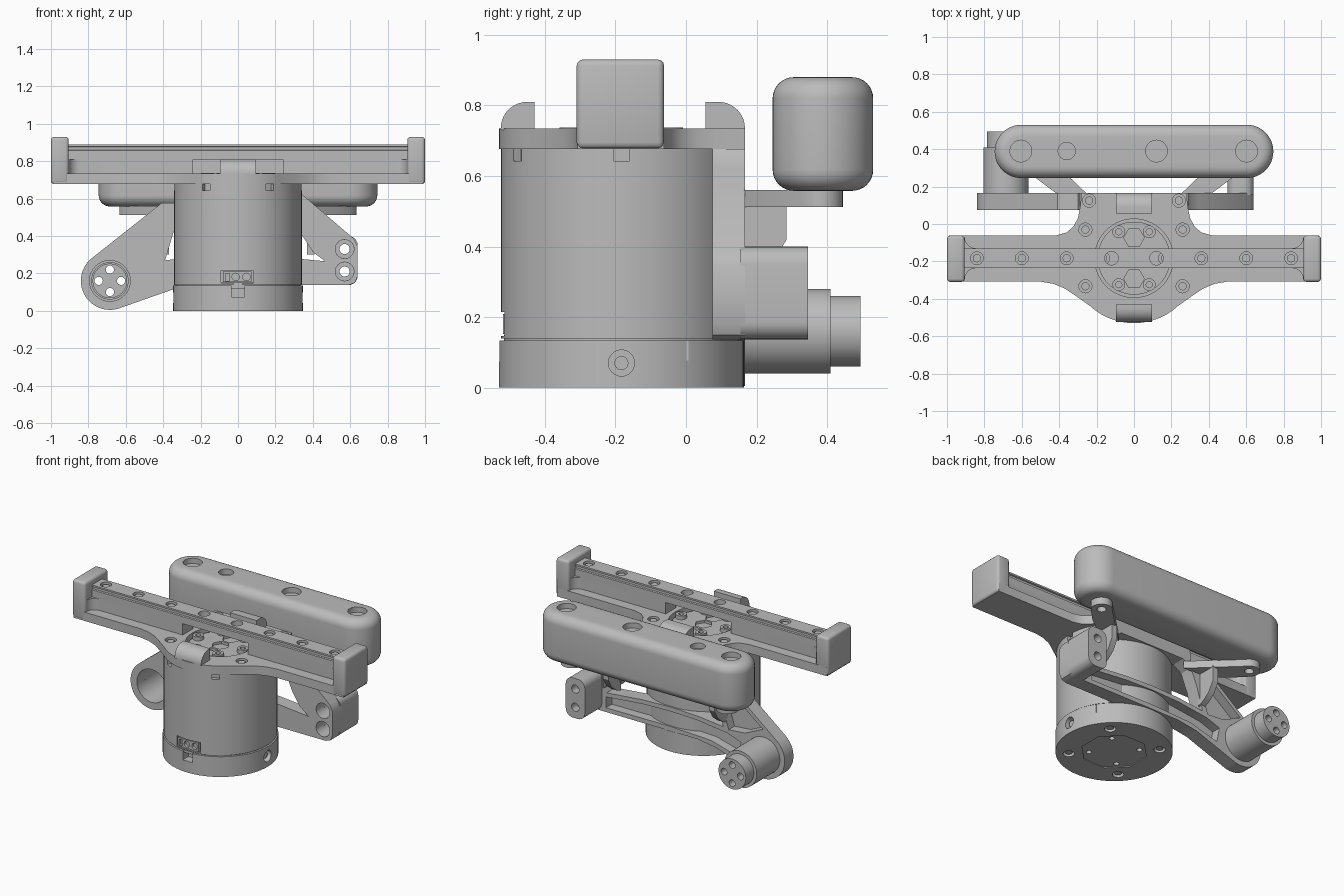
import bpy, bmesh
from math import cos, sin, pi, radians
from mathutils import Matrix, Vector

if "Cube" in bpy.data.objects:
    bpy.data.objects.remove(bpy.data.objects["Cube"], do_unlink=True)

grey = bpy.data.materials.new("machined_grey")
grey.use_nodes = True
grey.diffuse_color = (0.5, 0.5, 0.5, 1)
grey.node_tree.nodes["Principled BSDF"].inputs["Base Color"].default_value = (0.5, 0.5, 0.5, 1)
parts = []
CY = -0.183  # hub axis


def place(axis, a, b, c):
    """Point from profile coordinates a, b and depth c along the axis."""
    return {"x": (c, a, b), "y": (a, c, b), "z": (a, b, c)}[axis]


def prism(name, outline, lo, hi, axis="z"):
    bm = bmesh.new()
    face = bm.faces.new([bm.verts.new(place(axis, a, b, lo)) for a, b in outline])
    top = bmesh.ops.extrude_face_region(bm, geom=[face])["geom"]
    shift = Vector(place(axis, 0, 0, hi - lo))
    bmesh.ops.translate(bm, vec=shift, verts=[v for v in top if isinstance(v, bmesh.types.BMVert)])
    bmesh.ops.recalc_face_normals(bm, faces=bm.faces)
    mesh = bpy.data.meshes.new(name)
    bm.to_mesh(mesh)
    bm.free()
    mesh.materials.append(grey)
    ob = bpy.data.objects.new(name, mesh)
    bpy.context.collection.objects.link(ob)
    parts.append(ob)
    return ob


def arc(a, b, r, start=0, end=360, n=32):
    full = abs(end - start) == 360
    steps = n if full else n + 1
    angles = [radians(start + (end - start) * i / n) for i in range(steps)]
    return [(a + r * cos(t), b + r * sin(t)) for t in angles]


def rod(name, a, b, r, lo, hi, axis="z", n=32):
    return prism(name, arc(a, b, r, n=n), lo, hi, axis)


def box(name, x0, x1, y0, y1, z0, z1):
    return prism(name, [(x0, y0), (x1, y0), (x1, y1), (x0, y1)], z0, z1)


def apply(ob):
    bpy.context.view_layer.update()
    dg = bpy.context.evaluated_depsgraph_get()
    mesh = bpy.data.meshes.new_from_object(ob.evaluated_get(dg))
    ob.modifiers.clear()
    ob.data = mesh


def bevel(ob, width, segments=4, angle=50):
    m = ob.modifiers.new("round", "BEVEL")
    m.width, m.segments, m.limit_method, m.angle_limit = width, segments, "ANGLE", radians(angle)
    apply(ob)


def cut(ob, cutters):
    for c in cutters:
        m = ob.modifiers.new("cut", "BOOLEAN")
        m.operation, m.solver, m.object = "DIFFERENCE", "EXACT", c
    apply(ob)
    for c in cutters:
        parts.remove(c)
        bpy.data.objects.remove(c, do_unlink=True)


def mirrored(half):
    return half + [(-a, b) for a, b in reversed(half) if a > 0.001]


# Base drum with side holes, front slot, rear flats and underside fixings
base = rod("base_drum", 0, CY, 0.347, 0, 0.134, n=96)
cutters = [box("cut", -0.035, 0.035, -0.6, -0.47, 0.075, 0.2),
           prism("cut", arc(0, CY, 0.2, 22.5, 382.5, 8), -0.1, 0.005)]
for s in (-1, 1):
    cutters.append(rod("cut", CY, 0.07, 0.037, s * 0.3, s * 0.4, "x"))
    cutters.append(box("cut", min(s * 0.29, s * 0.4), max(s * 0.29, s * 0.4), 0, 0.3, 0.077, 0.2))
    rod("side_screw", CY, 0.07, 0.02, s * 0.29, s * 0.33, "x", 16)
for k in range(4):
    t = radians(45 + 90 * k)
    x, y = 0.27 * cos(t), CY + 0.27 * sin(t)
    cutters.append(rod("cut", x, y, 0.034, -0.1, 0.03, n=20))
    rod("base_screw", x, y, 0.022, 0.008, 0.05, n=16)
    cutters.append(rod("cut", 0.15 * cos(t), CY + 0.15 * sin(t), 0.017, -0.1, 0.04, n=16))
cut(base, cutters)
rod("drum_seam", 0, CY, 0.333, 0.12, 0.15, n=96)

# Main body with a front connector and small notches at the rim
body = rod("main_body", 0, CY, 0.341, 0.139, 0.677, n=96)
cutters = [box("cut", -0.09, 0.083, -0.6, -0.495, 0.147, 0.215)]
for k in range(6):
    t = radians(60 * k)
    c = box("cut", -0.023, 0.023, -0.36, -0.315, 0.642, 0.7)
    c.data.transform(Matrix.Translation((0, CY, 0)) @ Matrix.Rotation(t + pi / 6, 4, "Z"))
    cutters.append(c)
cut(body, cutters)
port = box("front_connector", -0.08, 0.073, -0.518, -0.48, 0.153, 0.209)
cut(port, [rod("cut", x, 0.181, 0.02, -0.6, -0.5, "y", 16) for x in (-0.012, 0.045)]
    + [box("cut", -0.068, -0.045, -0.6, -0.5, 0.16, 0.2)])

# Top plate: round hub with two long arms, round pocket and screws
half = [(0, 0.167), (0.28, 0.167), (0.288, 0.09), (0.3, 0.03), (0.325, -0.015), (0.36, -0.045),
        (0.42, -0.062), (0.99, -0.062), (0.99, -0.308), (0.5, -0.308), (0.43, -0.32),
        (0.37, -0.345), (0.31, -0.385)]
half += arc(0, CY, 0.347, -48, -90, 14)
plate = prism("top_plate", mirrored(half), 0.677, 0.735)
cutters = [rod("cut", 0, CY, 0.21, 0.695, 0.8, n=64)]
for s in (-1, 1):
    for x, y in ((0.26, -0.03), (0.26, -0.333), (0.24, 0.125)):
        cutters.append(rod("cut", s * x, y, 0.035, 0.71, 0.8, n=24))
        rod("plate_screw", s * x, y, 0.022, 0.7, 0.728, n=16)
cut(plate, cutters)

# Output face inside the hub pocket
flange = rod("output_flange", 0, CY, 0.195, 0.685, 0.712, n=64)
cut(flange, [rod("cut", 0, CY + d, 0.055, 0.69, 0.8, n=6) for d in (-0.11, 0, 0.11)])
for k in range(6):
    t = radians(60 * k)
    post = rod("flange_post", 0.163 * cos(t), CY + 0.163 * sin(t), 0.034, 0.7, 0.737, n=24)
    cut(post, [rod("cut", 0.163 * cos(t), CY + 0.163 * sin(t), 0.017, 0.715, 0.8, n=12)])

# Rounded lips at the front and back of the hub
prism("front_lip", [(-0.43, 0.73), (-0.43, 0.81)] + arc(-0.45, 0.735, 0.075, 90, 180, 10)
      + [(-0.525, 0.73)], -0.097, 0.097, "x")
prism("back_lip", [(0.055, 0.73), (0.055, 0.81)] + arc(0.092, 0.735, 0.075, 90, 0, 10)
      + [(0.167, 0.73)], -0.097, 0.097, "x")

# Arm webs flaring into the end stops
for s in (-1, 1):
    side = arc(0.845, CY + 0.113, 0.06, -90, 0, 8)
    web = [(0.24, CY + 0.053)] + side
    web += [(x, 2 * CY - y) for x, y in reversed(web)]
    prism("arm_web", [(s * x, y) for x, y in web], 0.73, 0.81)
    x0, x1 = sorted((s * 0.905, s * 1.0))
    bevel(box("end_stop", x0, x1, -0.31, -0.062, 0.677, 0.93), 0.018, 3)

# Slide rail with side grooves and countersunk screws
right = [(0.053, 0.81), (0.053, 0.857), (0.044, 0.86), (0.044, 0.875), (0.053, 0.878), (0.053, 0.889)]
rail = prism("slide_rail", [(CY + d, z) for d, z in right]
             + [(CY - d, z) for d, z in reversed(right)], -0.906, 0.906, "x")
cutters = [rod("cut", s * 0.12, CY, 0.036, 0.8, 0.95, n=24) for s in (-1, 1)]
for s in (-1, 1):
    for x in (0.36, 0.6, 0.84):
        cutters.append(rod("cut", s * x, CY, 0.034, 0.862, 0.95, n=24))
        rod("rail_screw", s * x, CY, 0.022, 0.85, 0.88, n=16)
cut(rail, cutters)

# Rear bracket: plate with an arched window and recessed channels
BX, BZ = -0.685, 0.16
outline = [(0.29, 0.677), (-0.29, 0.677), (-0.3, 0.575), (-0.41, 0.575)]
outline += arc(BX, BZ, 0.155, 128, 288, 24)
outline += [(-0.345, 0.115), (-0.2, 0.137), (0.59, 0.137), (0.625, 0.15), (0.64, 0.185),
            (0.64, 0.345), (0.62, 0.385), (0.345, 0.62), (0.3, 0.655)]
bracket = prism("rear_bracket", outline, 0.075, 0.167, "y")
window = [(0.465, 0.265), (0.4, 0.315), (0.345, 0.4), (0.3, 0.5), (0.24, 0.57), (-0.24, 0.57),
          (-0.3, 0.53), (-0.345, 0.42), (-0.39, 0.27), (-0.2, 0.29), (0, 0.297), (0.2, 0.29)]
bar = [(0.47, 0.165), (0.47, 0.237), (0.2, 0.262), (0, 0.268), (-0.2, 0.262), (-0.42, 0.235),
       (-0.52, 0.2), (-0.5, 0.1), (-0.3, 0.155), (0, 0.168)]
right_arm = [(0.5, 0.445), (0.36, 0.565), (0.33, 0.52), (0.375, 0.41), (0.43, 0.33), (0.49, 0.29)]
left_arm = [(-0.41, 0.54), (-0.68, 0.33), (-0.55, 0.27), (-0.43, 0.26), (-0.37, 0.45)]
cut(bracket, [prism("cut", window, -0.1, 0.3, "y")]
    + [prism("cut", p, 0.105, 0.3, "y") for p in (bar, right_arm, left_arm)]
    + [rod("cut", BX, BZ, 0.109, 0, 0.3, "y")]
    + [rod("cut", 0.57, z, 0.05, 0, 0.3, "y") for z in (0.21, 0.33)])

# Hollow stepped boss on one bracket end
boss = rod("boss_tube", BX, BZ, 0.12, 0.16, 0.41, "y", 48)
cut(boss, [rod("cut", BX, BZ, 0.109, 0, 0.39, "y", 48)])
tip = rod("boss_tip", BX, BZ, 0.1, 0.38, 0.495, "y", 48)
cut(tip, [rod("cut", BX + 0.06 * cos(k * pi / 2), BZ + 0.06 * sin(k * pi / 2), 0.022, 0, 0.6, "y", 20)
          for k in range(4)]
    + [rod("cut", BX, BZ, 0.09, 0.3, 0.42, "y")])
cut(boss, [rod("cut", BX, BZ, 0.095, 0.3, 0.6, "y", 48)])

# Twin-hole block on the other bracket end
block = prism("mount_block", arc(0.59, 0.187, 0.05, -90, 0, 6) + arc(0.59, 0.35, 0.05, 0, 90, 6)
              + arc(0.55, 0.35, 0.05, 90, 180, 6) + arc(0.55, 0.187, 0.05, 180, 270, 6),
              0.155, 0.345, "y")
cut(block, [rod("cut", 0.57, z, r, 0, end, "y", 24)
            for z in (0.21, 0.33) for r, end in ((0.05, 0.29), (0.027, 0.5))])

# Tabs and ribs carrying the housing
for s in (-1, 1):
    tab = [(0.25, 0.16), (0.41, 0.16), (0.53, 0.25), (0.6, 0.32)] + arc(0.57, 0.38, 0.065, -20, 150, 14)
    arm = prism("support_tab", [(s * x, y) for x, y in tab], 0.512, 0.56)
    cut(arm, [rod("cut", s * 0.57, 0.38, 0.028, 0.4, 0.55, n=20)])
    rib = [(0.15, 0.52), (0.285, 0.52), (0.285, 0.42), (0.25, 0.36), (0.2, 0.32), (0.15, 0.3)]
    prism("support_rib", rib, *sorted((s * 0.37, s * 0.41)), "x")

# Long rounded housing with round recesses on top
capsule = arc(0.6025, 0.388, 0.1425, -90, 90, 24) + arc(-0.6025, 0.388, 0.1425, 90, 270, 24)
housing = prism("sensor_housing", capsule, 0.558, 0.88)
bevel(housing, 0.06, 8)
cut(housing, [rod("cut", x, 0.39, r, 0.845, 1, n=40)
              for x, r in ((-0.605, 0.058), (-0.36, 0.046), (0.12, 0.058), (0.602, 0.058))])

# Smooth round surfaces, keep edges crisp
bpy.ops.object.select_all(action="DESELECT")
for ob in parts:
    ob.select_set(True)
bpy.context.view_layer.objects.active = parts[0]
bpy.ops.object.shade_smooth_by_angle(angle=radians(30))
